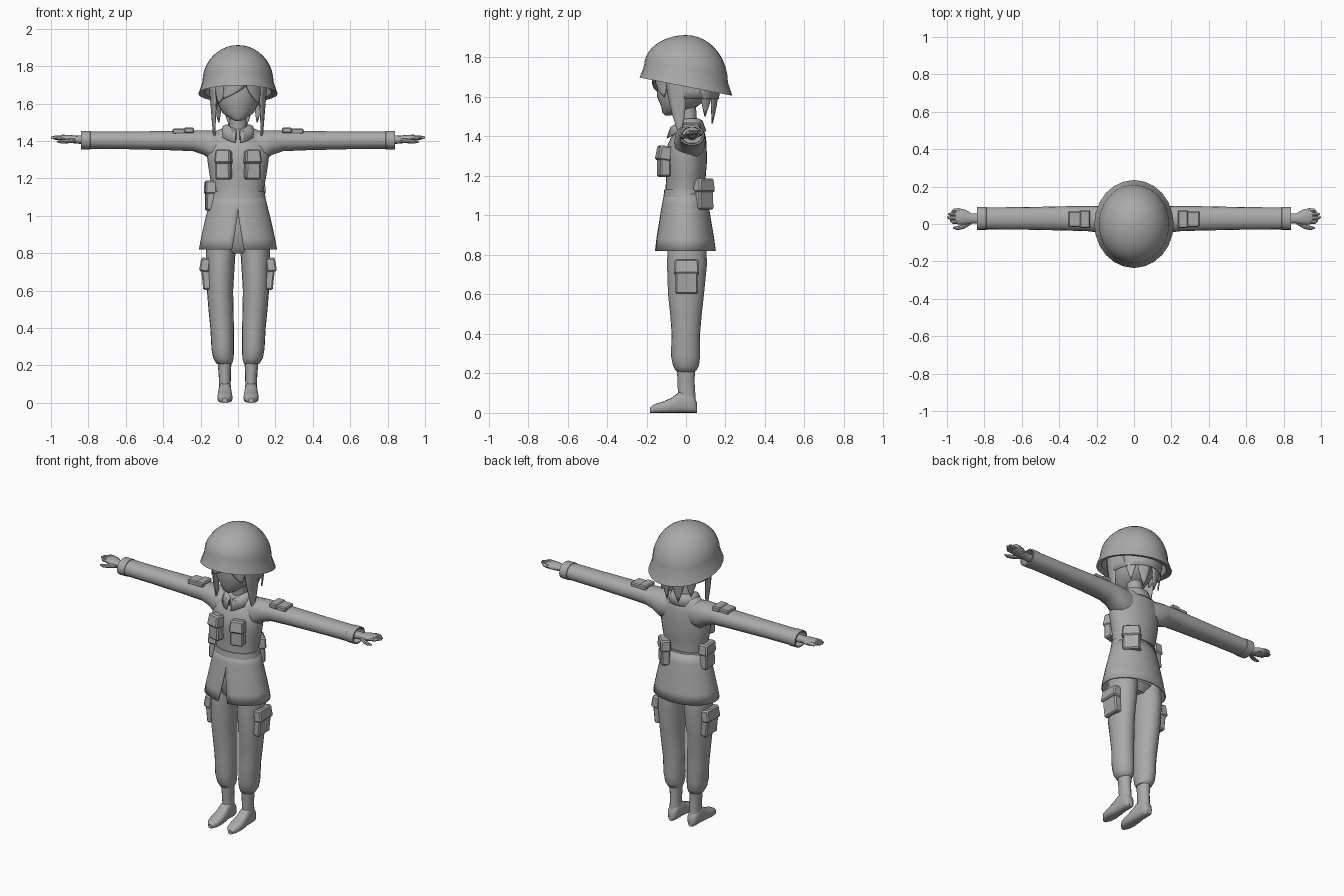
import bpy, bmesh, math
from mathutils import Matrix, Euler

grey = bpy.data.materials.new("plain_grey")
grey.diffuse_color = (0.4, 0.4, 0.4, 1)


def finish(name, bm, angle=40):
    bmesh.ops.remove_doubles(bm, verts=bm.verts, dist=1e-5)
    bmesh.ops.recalc_face_normals(bm, faces=bm.faces)
    me = bpy.data.meshes.new(name)
    bm.to_mesh(me)
    bm.free()
    me.materials.append(grey)
    me.shade_smooth()
    me.set_sharp_from_angle(angle=math.radians(angle))
    ob = bpy.data.objects.new(name, me)
    bpy.context.collection.objects.link(ob)
    return ob


def sheet(name, f, nu, nv, closed=False, thick=0, caps=False):
    """Grid surface from f(u, v); closed wraps u, caps fill both ends."""
    bm = bmesh.new()
    cols = nu if closed else nu + 1
    g = [[bm.verts.new(f(i / nu, j / nv)) for i in range(cols)] for j in range(nv + 1)]
    for j in range(nv):
        for i in range(nu):
            k = (i + 1) % cols
            bm.faces.new((g[j][i], g[j][k], g[j + 1][k], g[j + 1][i]))
    if caps:
        bm.faces.new(g[0])
        bm.faces.new(g[-1])
    ob = finish(name, bm)
    if thick:
        m = ob.modifiers.new("thickness", 'SOLIDIFY')
        m.thickness, m.offset = thick, 0
    return ob


def loft(name, axis, rings, n=20, e=2.0, side=1, caps=True):
    """Rings (pos, c1, c2, r1, r2) along an axis; c/r use the other two axes in order."""
    def f(u, v):
        p, c1, c2, r1, r2 = rings[round(v * (len(rings) - 1))]
        a = u * math.tau
        c, s = math.cos(a), math.sin(a)
        q = [c1 + r1 * math.copysign(abs(c) ** (2 / e), c),
             c2 + r2 * math.copysign(abs(s) ** (2 / e), s)]
        q.insert("xyz".index(axis), p)
        return (q[0] * side, q[1], q[2])
    return sheet(name, f, n, len(rings) - 1, True, caps=caps)


def box(name, loc, size, rot=(0, 0, 0), taper=1.0, bevel=0.008):
    """Rounded box; taper scales the depth and width of its top."""
    bm = bmesh.new()
    bmesh.ops.create_cube(bm, size=1)
    for v in bm.verts:
        k = taper if v.co.z > 0 else 1
        v.co = (v.co.x * size[0] * k, v.co.y * size[1] * k, v.co.z * size[2])
    bmesh.ops.bevel(bm, geom=bm.edges[:], offset=bevel, segments=1, affect='EDGES')
    r = Euler([math.radians(a) for a in rot]).to_matrix().to_4x4()
    bm.transform(Matrix.Translation(loc) @ r)
    return finish(name, bm, 30)


def lerp(a, b, t):
    return a + (b - a) * t


def around(deg, rx, ry, z, cy=0):
    """Point on an ellipse; 0 degrees is the front, 90 is +x."""
    a = math.radians(deg)
    return (rx * math.sin(a), cy - ry * math.cos(a), z)


# helmet: tilted dome, flared brim, underside
def helmet_point(u, v):
    j, a = round(v * 13), u * math.tau
    if j <= 10:
        t = j / 10 * math.pi / 2
        rx, ry = 0.19 * math.sin(t), 0.212 * math.sin(t)
        y = ry * math.sin(a)
        base = 1.716 - 0.2 * 0.212 * math.sin(a)
        return (rx * math.cos(a), y, base + (1.913 - base) * math.cos(t))
    rx, ry, zb = [(0.212, 0.235, 1.652), (0.18, 0.203, 1.662), (0.165, 0.185, 1.75)][j - 11]
    return (rx * math.cos(a), ry * math.sin(a), zb - 0.046 * math.sin(a))


sheet("helmet", helmet_point, 24, 13, True)

# head and neck
loft("head", 'z', [(1.507, 0, -.09, .012, .015), (1.52, 0, -.075, .042, .045),
                   (1.55, 0, -.035, .083, .09), (1.60, 0, -.015, .11, .132),
                   (1.66, 0, 0, .122, .146), (1.72, 0, 0, .13, .145),
                   (1.78, 0, 0, .12, .13)], 24)
loft("neck", 'z', [(1.42, 0, .02, .055, .05), (1.50, 0, .01, .045, .045),
                   (1.58, 0, 0, .05, .05)], 14)


# hair: scalp shell and pointed strands
def strand(name, a0, a1, tip, ztip, k0=1.03, k1=0.9, ztop=1.73, p=2.0):
    def f(u, v):
        a = tip + (lerp(a0, a1, u) - tip) * (1 - v ** p)
        k = lerp(k0, k1, v) + 0.03 * math.sin(math.pi * u) * (1 - v)
        return around(a, .148 * k, .165 * k, lerp(ztop, ztip, v))
    sheet(name, f, 4, 6, thick=0.008)


sheet("hair_scalp", lambda u, v: around(lerp(78, 282, u), lerp(.155, .143, v),
      lerp(.178, .163, v), lerp(1.75, 1.59, v)), 20, 4, thick=0.008)
for s in (1, -1):
    strand("side_lock", s * 52, s * 93, s * 80, 1.385, 1.03, 0.86)
    strand("back_strand", s * 112, s * 148, s * 130, 1.50, 1.06, .9)
    strand("back_strand", s * 138, s * 184, s * 162, 1.465, 1.08, .84)
strand("fringe", -58, -18, -44, 1.60, 1.0, .98)
strand("fringe", -30, 22, -32, 1.625, 1.02, 1.0)
strand("fringe", 15, 58, 47, 1.60, 1.0, .98)

# jacket body
loft("jacket_body", 'z', [(1.09, 0, -.005, .138, .1), (1.13, 0, -.007, .135, .097),
                          (1.2, 0, 0, .149, .1), (1.27, 0, -.001, .160, .107),
                          (1.33, 0, 0, .167, .105), (1.39, 0, .012, .165, .09),
                          (1.43, 0, .02, .15, .072), (1.458, 0, .02, .11, .055),
                          (1.475, 0, .02, .06, .045)], 28)


# jacket skirt with a front slit widening downward
def skirt_point(u, v):
    z = 1.12 - 0.30 * v
    prof = [(1.12, .137, .1), (1.06, .152, .113), (1.0, .167, .123),
            (.94, .181, .133), (.88, .194, .143), (.82, .206, .151)]
    _, rx, ry = prof[round(v * 5)]
    gap = max(0, (1.02 - z) / .2) * 9
    return around(lerp(gap, 360 - gap, u), rx, ry, z, -.004)


sheet("jacket_skirt", skirt_point, 36, 5, thick=0.008)
loft("belt", 'z', [(1.093, 0, -.006, .148, .108), (1.13, 0, -.006, .142, .104)], 28)


# folded collar, open at the front
def collar_point(u, v):
    rx, ry, z = [(.07, .06, 1.44), (.064, .056, 1.487), (.078, .07, 1.478),
                 (.102, .088, 1.425)][round(v * 3)]
    a = lerp(8, 352, u)
    dip = 0.035 * max(0, math.cos(math.radians(a))) ** 3
    return around(a, rx, ry + dip * .6, z - dip, .012)


sheet("collar", collar_point, 24, 3, thick=0.006)

# trouser seat
loft("trouser_seat", 'z', [(.80, 0, .003, .07, .06), (.84, 0, .004, .14, .095),
                           (.95, 0, 0, .15, .1), (1.1, 0, 0, .125, .085)], 24)

for s in (1, -1):
    # sleeve with turned-in cuff
    loft("sleeve", 'x', [(.07, .02, 1.37, .07, .08), (.14, .02, 1.375, .079, .083),
                         (.18, .024, 1.391, .073, .067), (.24, .028, 1.401, .067, .056),
                         (.36, .03, 1.402, .065, .052), (.6, .03, 1.404, .06, .048),
                         (.788, .03, 1.405, .059, .047), (.79, .03, 1.405, .062, .05),
                         (.84, .03, 1.405, .062, .05), (.84, .03, 1.405, .053, .042),
                         (.80, .03, 1.405, .05, .04)], 18, 2.2, s)
    # hand
    loft("palm", 'x', [(.79, .03, 1.405, .026, .024), (.87, .03, 1.408, .027, .021),
                       (.90, .036, 1.412, .04, .021), (.94, .041, 1.416, .044, .018),
                       (.955, .042, 1.416, .04, .012)], 12, 2.2, s)
    for i, tip in enumerate((.985, 1.0, .995, .975)):
        y = .01 + .021 * i
        loft("finger", 'x', [(.93, y, 1.416, .011, .013), (lerp(.93, tip, .7), y, 1.418, .011, .011),
                             (tip, .02 + .016 * i, 1.419, .004, .004)], 8, 2, s)
    loft("thumb", 'x', [(.87, .012, 1.403, .014, .012), (.91, -.012, 1.4, .014, .012),
                        (.945, -.022, 1.397, .011, .01), (.968, -.02, 1.397, .004, .004)], 8, 2, s)

    # trouser leg gathered above the boot
    loft("trouser_leg", 'z', [(.205, .072, 0, .03, .036), (.212, .074, 0, .043, .051),
                              (.24, .078, 0, .055, .066), (.29, .082, -.002, .060, .074),
                              (.4, .085, -.001, .063, .072), (.5, .091, 0, .067, .08),
                              (.6, .096, 0, .07, .091), (.75, .094, .005, .077, .101),
                              (.85, .09, .005, .08, .098), (.95, .08, 0, .07, .088)], 20, 2, s)
    # boot
    loft("boot_shaft", 'z', [(.05, .07, .005, .033, .045), (.1, .07, .003, .031, .044),
                             (.16, .071, 0, .033, .043), (.215, .072, 0, .037, .046)], 16, 2, s)
    foot = [(.055, .05, .016), (.045, .08, .028), (.02, .105, .034), (-.03, .11, .034),
            (-.07, .078, .038), (-.12, .056, .041), (-.16, .044, .033), (-.183, .026, .014)]
    loft("boot_foot", 'y', [(y, .07, h / 2, w, h / 2) for y, h, w in foot], 16, 2.8, s)

    # breast pocket
    box("breast_pocket", (s * .077, -.112, 1.268), (.082, .055, .145), (0, 0, s * 14), .95)
    box("breast_pocket_flap", (s * .077, -.112, 1.315), (.09, .068, .075), (-8, 0, s * 14), .88)
    # shoulder pocket
    box("shoulder_pocket", (s * .295, .026, 1.452), (.11, .085, .03), bevel=.006)
    box("shoulder_pocket_flap", (s * .262, .026, 1.457), (.055, .095, .03), bevel=.006)
    # thigh pocket
    box("thigh_pocket", (s * .168, .003, .675), (.05, .115, .14), (0, s * 6, 0), 1.0)
    box("thigh_pocket_flap", (s * .176, .003, .738), (.055, .128, .075), (0, s * -8, 0), .94)

# belt pouches: one behind the right hip, one on the left side
for x, y, turn in ((.092, .088, 135), (-.147, -.005, -86)):
    box("belt_pouch", (x, y, 1.097), (.105, .055, .135), (0, 0, turn), .92)
    box("belt_pouch_flap", (x, y, 1.153), (.115, .066, .07), (0, 0, turn), .88)
